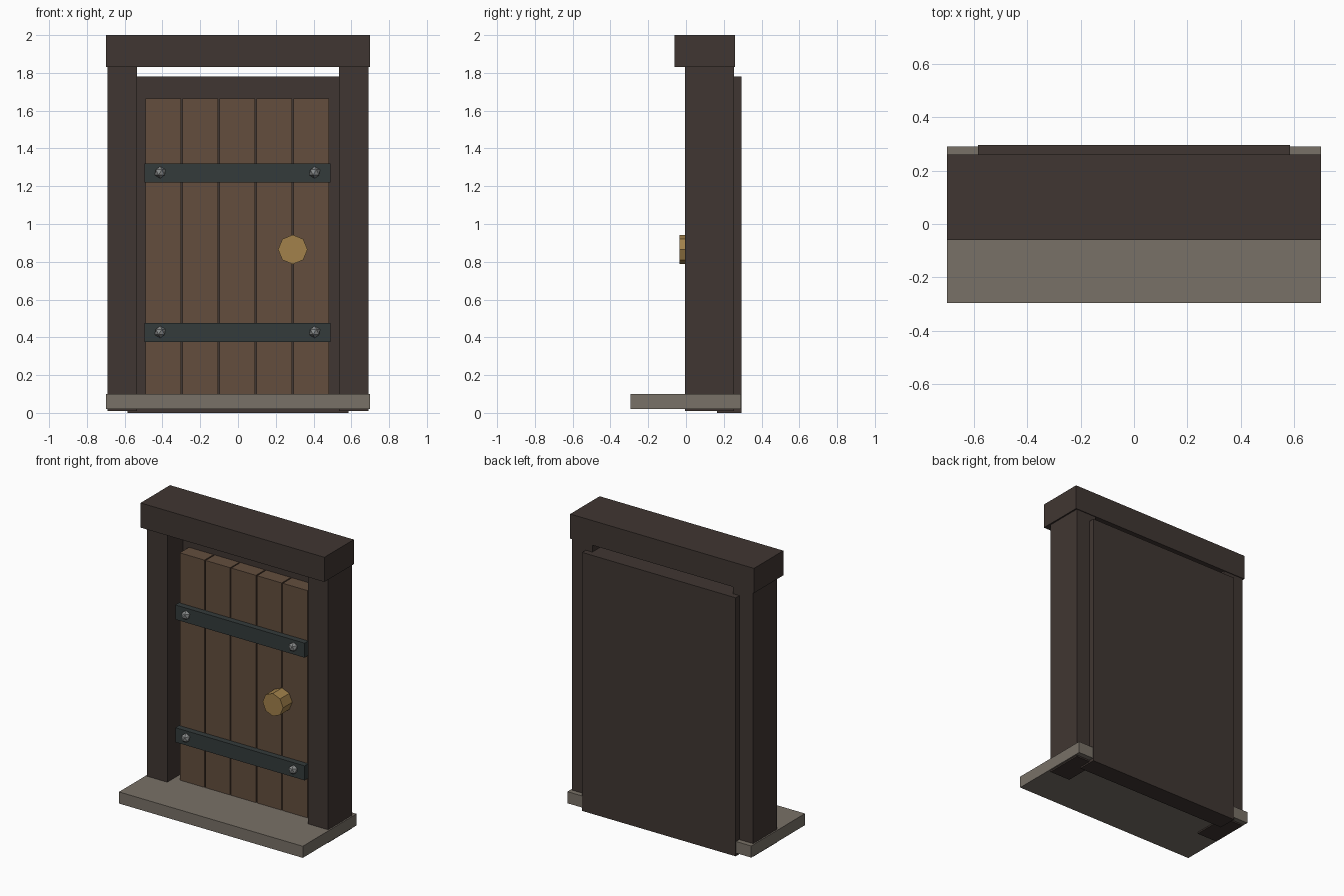
import bpy, bmesh
from math import pi
from mathutils import Matrix

if "Cube" in bpy.data.objects:
    bpy.data.objects.remove(bpy.data.objects["Cube"])


def material(name, rgb):
    m = bpy.data.materials.new(name)
    m.diffuse_color = (*rgb, 1)
    m.use_nodes = True
    m.node_tree.nodes["Principled BSDF"].inputs["Base Color"].default_value = m.diffuse_color
    return m


FRAME = material("dark_wood", (0.051, 0.037, 0.032))
PLANK = material("plank_wood", (0.125, 0.076, 0.048))
IRON = material("iron", (0.034, 0.044, 0.044))
STEEL = material("steel", (0.25, 0.26, 0.26))
BRASS = material("brass", (0.36, 0.22, 0.07))
STONE = material("stone", (0.19, 0.165, 0.136))


def finish(name, bm, mat):
    me = bpy.data.meshes.new(name)
    bm.to_mesh(me)
    bm.free()
    me.materials.append(mat)
    ob = bpy.data.objects.new(name, me)
    bpy.context.collection.objects.link(ob)
    return ob


def box(name, x, y, z, mat):
    """Box from (min, max) ranges on each axis."""
    bm = bmesh.new()
    centre = [(a + b) / 2 for a, b in (x, y, z)]
    size = [b - a for a, b in (x, y, z)]
    bmesh.ops.create_cube(bm, size=1, matrix=Matrix.Translation(centre) @ Matrix.Diagonal((*size, 1)))
    return finish(name, bm, mat)


# Frame: posts, lintel, back panel and stone sill
box("left_post", (-0.69, -0.535), (-0.005, 0.255), (0.01, 1.85), FRAME)
box("right_post", (0.535, 0.69), (-0.005, 0.255), (0.01, 1.85), FRAME)
box("lintel", (-0.70, 0.70), (-0.06, 0.26), (1.83, 2.0), FRAME)
box("back_panel", (-0.585, 0.585), (0.165, 0.295), (0, 1.78), FRAME)
box("sill", (-0.70, 0.70), (-0.295, 0.29), (0.02, 0.10), STONE)

# Door planks
for i in range(5):
    cx = (i - 2) * 0.196 - 0.003
    box(f"plank_{i + 1}", (cx - 0.094, cx + 0.094), (0.065, 0.17), (0.04, 1.665), PLANK)

# Iron straps with a rivet near each end
for level, z in (("lower", 0.425), ("upper", 1.27)):
    box(f"{level}_strap", (-0.495, 0.49), (0.025, 0.07), (z - 0.05, z + 0.05), IRON)
    for side, x in (("left", -0.412), ("right", 0.406)):
        bm = bmesh.new()
        bmesh.ops.create_icosphere(bm, subdivisions=1, radius=0.032,
                                   matrix=Matrix.Translation((x, 0.023, z + 0.003)))
        finish(f"{level}_{side}_rivet", bm, STEEL)

# Octagonal door knob
bm = bmesh.new()
bmesh.ops.create_cone(bm, cap_ends=True, segments=8, radius1=0.078, radius2=0.078, depth=0.105,
                      matrix=Matrix.Translation((0.29, 0.0175, 0.865)) @ Matrix.Rotation(pi / 2, 4, "X"))
finish("knob", bm, BRASS)
